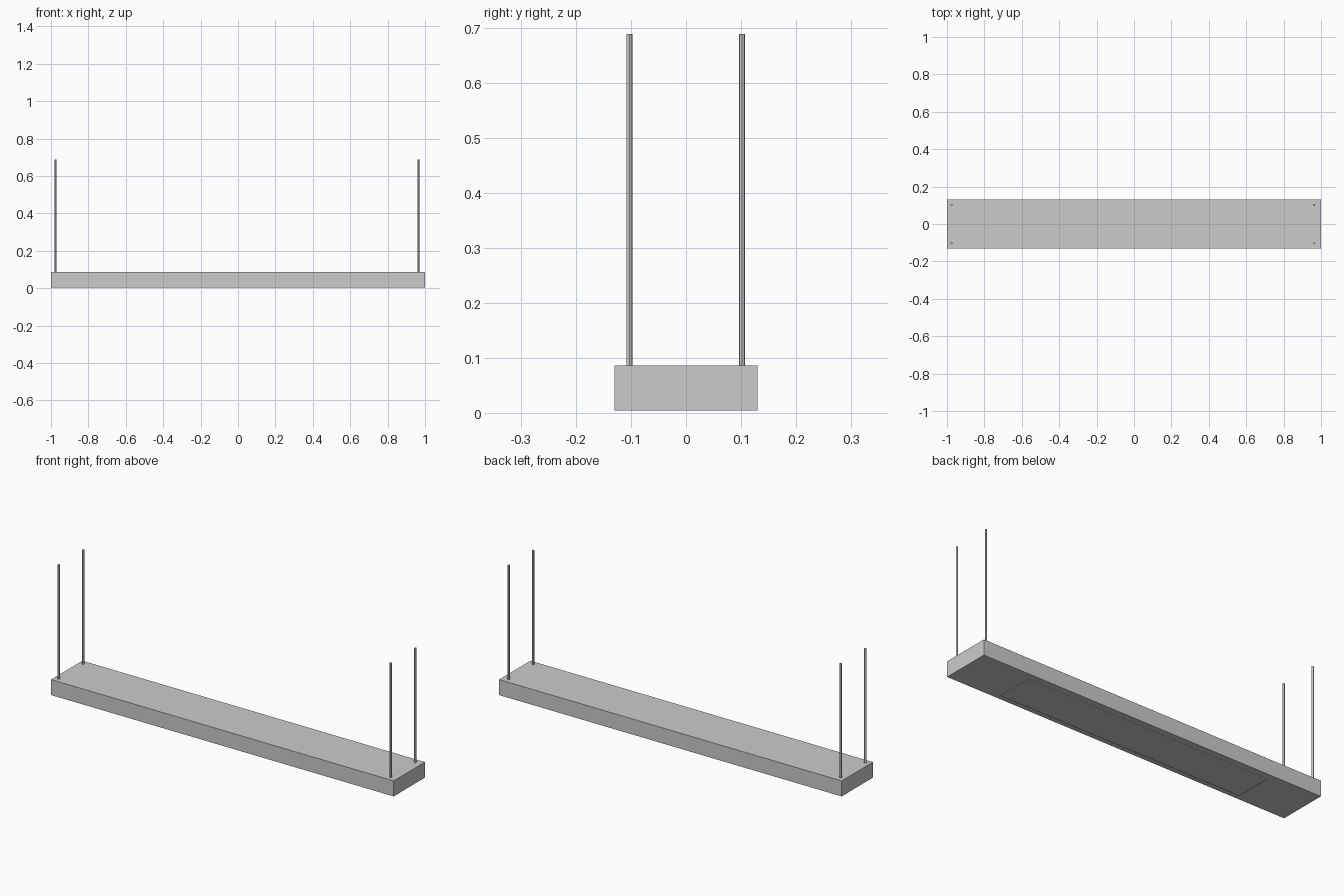
import bpy, bmesh
from mathutils import Matrix

if "Cube" in bpy.data.objects:
    bpy.data.objects.remove(bpy.data.objects["Cube"])


def add_object(name, bm):
    mesh = bpy.data.meshes.new(name)
    bm.to_mesh(mesh)
    bm.free()
    obj = bpy.data.objects.new(name, mesh)
    bpy.context.collection.objects.link(obj)
    return obj


BOTTOM, TOP, ROD_TOP = 0.004, 0.086, 0.689

# Long rectangular lamp housing
bm = bmesh.new()
bmesh.ops.create_cube(bm, size=1, matrix=Matrix.Translation((0, 0, (BOTTOM + TOP) / 2))
                      @ Matrix.Diagonal((2.0, 0.26, TOP - BOTTOM, 1)))
add_object("lamp_housing", bm)

# Thin light panel just below the housing, facing down
bm = bmesh.new()
bm.faces.new([bm.verts.new(p) for p in
              ((-0.71, -0.1, 0), (-0.71, 0.1, 0), (0.71, 0.1, 0), (0.71, -0.1, 0))])
add_object("light_panel", bm)

# Four suspension rods near the corners
for side, x in (("left", -0.975), ("right", 0.964)):
    for end, y in (("front", -0.103), ("back", 0.102)):
        bm = bmesh.new()
        bmesh.ops.create_cone(bm, cap_ends=True, segments=12, radius1=0.0055, radius2=0.0055,
                              depth=ROD_TOP - TOP,
                              matrix=Matrix.Translation((x, y, (ROD_TOP + TOP) / 2)))
        rod = add_object(f"rod_{end}_{side}", bm)
        bpy.ops.object.select_all(action='DESELECT')
        rod.select_set(True)
        bpy.context.view_layer.objects.active = rod
        bpy.ops.object.shade_smooth_by_angle()
